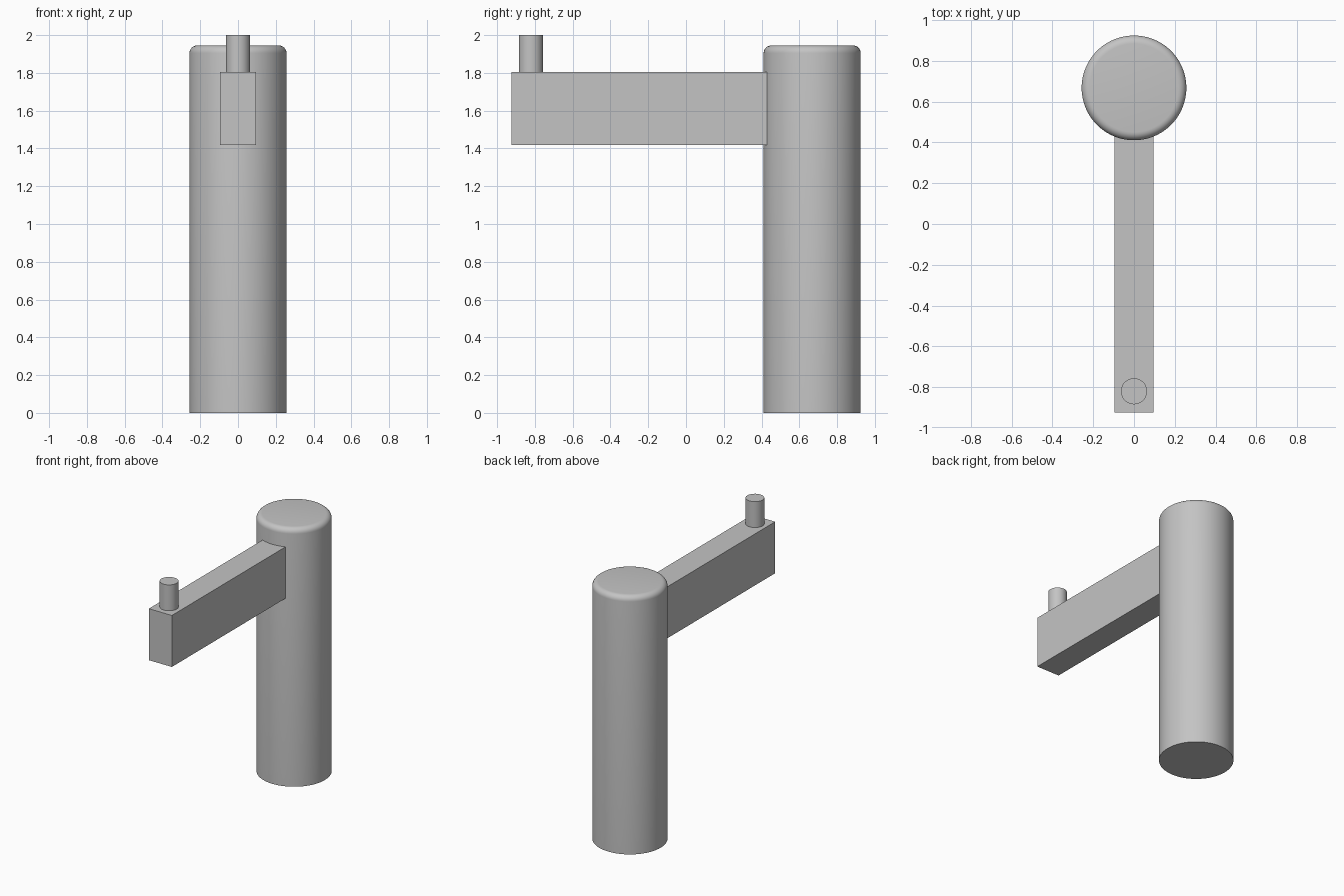
import bpy, bmesh, math
from mathutils import Matrix

cube = bpy.data.objects.get("Cube")
if cube:
    bpy.data.objects.remove(cube, do_unlink=True)

grey = bpy.data.materials.new("plain_grey")
grey.use_nodes = True
colour = (0.55, 0.55, 0.55, 1)
grey.diffuse_color = colour
grey.node_tree.nodes["Principled BSDF"].inputs["Base Color"].default_value = colour


def finish(name, bm, smooth=True):
    bmesh.ops.recalc_face_normals(bm, faces=bm.faces)
    mesh = bpy.data.meshes.new(name)
    bm.to_mesh(mesh)
    bm.free()
    mesh.materials.append(grey)
    obj = bpy.data.objects.new(name, mesh)
    bpy.context.collection.objects.link(obj)
    if smooth:
        bpy.ops.object.select_all(action='DESELECT')
        obj.select_set(True)
        bpy.context.view_layer.objects.active = obj
        bpy.ops.object.shade_smooth_by_angle(angle=math.radians(30))
    return obj


def cylinder(name, radius, y, z0, z1, segments, fillet=0):
    bm = bmesh.new()
    bmesh.ops.create_cone(bm, cap_ends=True, segments=segments, radius1=radius,
                          radius2=radius, depth=z1 - z0,
                          matrix=Matrix.Translation((0, y, (z0 + z1) / 2)))
    if fillet:
        rim = [e for e in bm.edges if all(v.co.z > z1 - 0.001 for v in e.verts)]
        bmesh.ops.bevel(bm, geom=rim, offset=fillet, segments=6,
                        profile=0.5, affect='EDGES')
    return finish(name, bm)


def box(name, low, high):
    bm = bmesh.new()
    bmesh.ops.create_cube(bm, size=1)
    for v in bm.verts:
        v.co = [lo if c < 0 else hi for c, lo, hi in zip(v.co, low, high)]
    return finish(name, bm, smooth=False)


# Upright column with a rounded top rim
cylinder("column", 0.257, 0.668, 0, 1.945, 96, fillet=0.04)

# Horizontal arm, its rear end sunk into the column
box("arm", (-0.096, -0.925, 1.417), (0.096, 0.5, 1.805))

# Small peg standing on the free end of the arm
cylinder("peg", 0.064, -0.821, 1.8, 2.0, 48)
